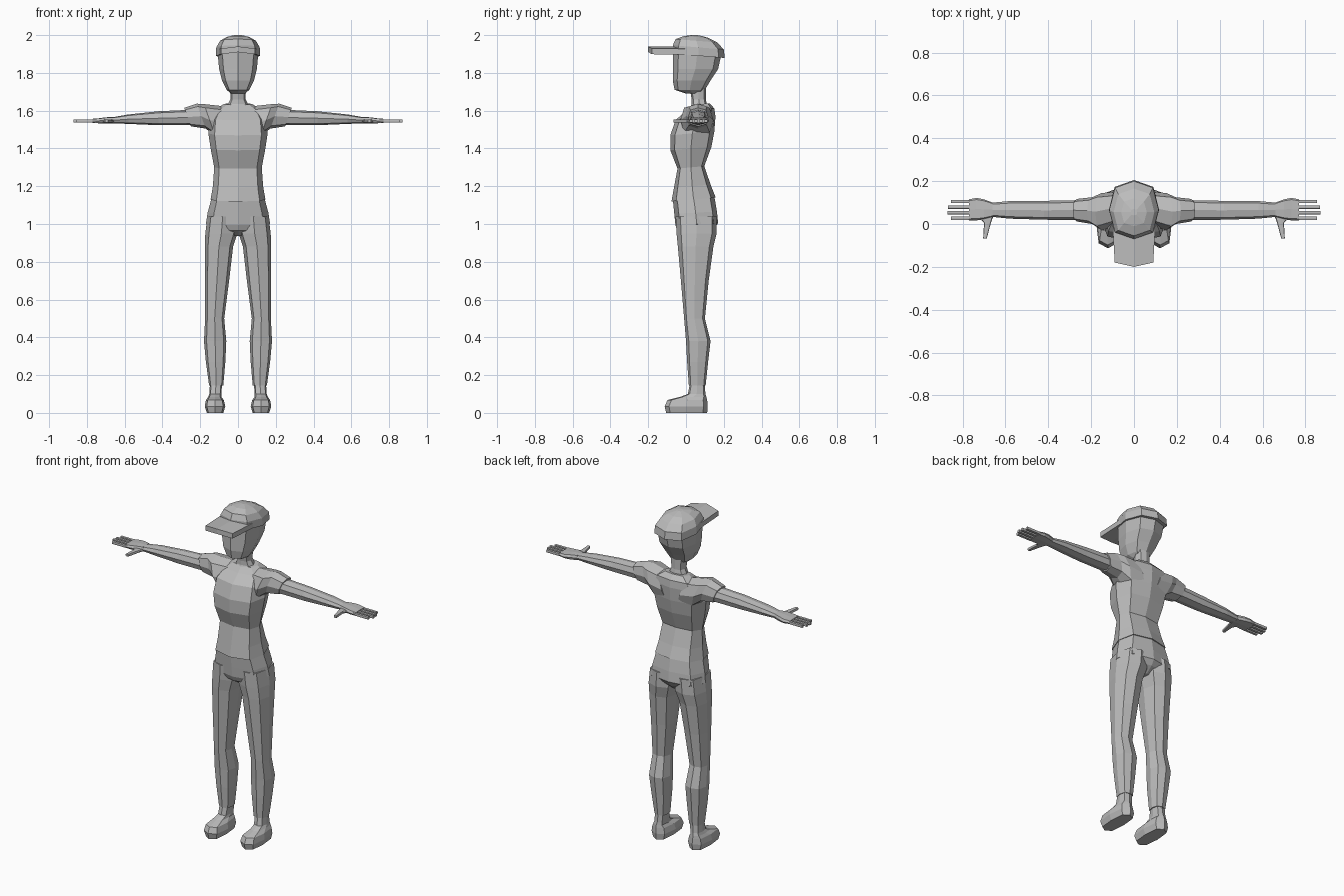
import bpy
import bmesh
import math

# Remove the default cube only
cube = bpy.data.objects.get("Cube")
if cube:
    bpy.data.objects.remove(cube, do_unlink=True)

# One plain grey for the whole figure
grey = bpy.data.materials.new("plain grey")
grey.use_nodes = True
grey.diffuse_color = (.5, .5, .5, 1)
shader = grey.node_tree.nodes["Principled BSDF"]
shader.inputs["Base Color"].default_value = grey.diffuse_color


def finish(name, bm, mirrored=False):
    """Turn a bmesh into a flat shaded object, optionally mirrored in x."""
    bmesh.ops.recalc_face_normals(bm, faces=bm.faces)
    mesh = bpy.data.meshes.new(name)
    bm.to_mesh(mesh)
    bm.free()
    mesh.materials.append(grey)
    obj = bpy.data.objects.new(name, mesh)
    bpy.context.collection.objects.link(obj)
    if mirrored:
        modifier = obj.modifiers.new("mirror", 'MIRROR')
        modifier.use_mirror_merge = False


def level(z, outer, front, back, inner=None):
    """Horizontal section, symmetric in x unless an inner limit is given."""
    return z, -outer if inner is None else inner, outer, front, back


def upright(x, front, back, bottom, top):
    """Vertical section across an arm, hand or finger."""
    return x, front, back, bottom, top


def loft(bm, axis, sections, corner=.77, lean=0):
    """Skin eight-sided sections along an axis; lean slants every section."""
    loops = []
    for along, a0, a1, b0, b1 in sections:
        loop = []
        for i in range(8):
            angle = i * math.pi / 4
            reach = corner * math.sqrt(2) if i % 2 else 1
            a = (a0 + a1) / 2 + (a1 - a0) / 2 * reach * math.cos(angle)
            shift = (b1 - b0) / 2 * reach * math.sin(angle)
            b = (b0 + b1) / 2 + shift
            c = along + lean * shift
            position = {'X': (c, a, b), 'Y': (a, c, b), 'Z': (a, b, c)}[axis]
            loop.append(bm.verts.new(position))
        loops.append(loop)
    for low, high in zip(loops, loops[1:]):
        for i in range(8):
            j = (i + 1) % 8
            bm.faces.new((low[i], low[j], high[j], high[i]))
    bm.faces.new(loops[0])
    bm.faces.new(loops[-1])


def part(name, axis, sections, mirrored=False, **shape):
    """Make a whole object from a single loft."""
    bm = bmesh.new()
    loft(bm, axis, sections, **shape)
    finish(name, bm, mirrored)


# Head, with a narrow chin and a fuller back
part("head", 'Z', [
    level(z=1.69, outer=.035, front=0, back=.08),
    level(z=1.71, outer=.06, front=-.06, back=.1),
    level(z=1.76, outer=.085, front=-.07, back=.13),
    level(z=1.82, outer=.1, front=-.07, back=.17),
    level(z=1.91, outer=.108, front=-.07, back=.19),
])

# Cap crown, lower at the back
part("cap_crown", 'Z', [
    level(z=1.89, outer=.117, front=-.07, back=.205),
    level(z=1.935, outer=.115, front=-.07, back=.2),
    level(z=1.97, outer=.095, front=-.055, back=.165),
    level(z=1.99, outer=.06, front=-.01, back=.12),
    level(z=2, outer=.015, front=.04, back=.07),
], lean=-.08)

# Cap visor, a thick plate with a pointed, slightly raised middle
bm = bmesh.new()
half_outline = [(0, 0), (.1, 0), (.09, -.18), (0, -.2)]
for side in (-1, 1):
    lower, upper = [
        [bm.verts.new((side * x, y, z - x / 8)) for x, y in half_outline]
        for z in (1.91, 1.94)
    ]
    bm.faces.new(lower)
    bm.faces.new(upper)
    for i in range(3):
        bm.faces.new((lower[i], lower[i + 1], upper[i + 1], upper[i]))
finish("cap_visor", bm)

# Neck, flaring into the shoulders
part("neck", 'Z', [
    level(z=1.6, outer=.065, front=.015, back=.12),
    level(z=1.635, outer=.053, front=.03, back=.11),
    level(z=1.66, outer=.04, front=.03, back=.105),
    level(z=1.72, outer=.042, front=.02, back=.105),
])

# Shirt body, hem rising towards the back
part("shirt_body", 'Z', [
    level(z=1.13, outer=.145, front=-.077, back=.157),
    level(z=1.2, outer=.133, front=-.064, back=.13),
    level(z=1.3, outer=.126, front=-.045, back=.097),
    level(z=1.4, outer=.145, front=-.083, back=.135),
    level(z=1.48, outer=.157, front=-.083, back=.15),
    level(z=1.56, outer=.15, front=-.055, back=.156),
    level(z=1.605, outer=.125, front=0, back=.15),
    level(z=1.635, outer=.075, front=.03, back=.125),
], corner=.79, lean=.09)

# Short sleeves with slanted openings
part("shirt_sleeves", 'X', [
    upright(x=.06, front=0, back=.15, bottom=1.45, top=1.625),
    upright(x=.15, front=-.03, back=.145, bottom=1.465, top=1.635),
    upright(x=.195, front=0, back=.125, bottom=1.505, top=1.637),
    upright(x=.267, front=.012, back=.117, bottom=1.517, top=1.615),
], mirrored=True, lean=.36)

# Bare arms tapering to the wrist, which the palm continues
wrist = upright(x=.66, front=.033, back=.1, bottom=1.533, top=1.566)
part("arms", 'X', [
    upright(x=.22, front=.018, back=.112, bottom=1.524, top=1.606),
    upright(x=.42, front=.02, back=.108, bottom=1.523, top=1.597),
    upright(x=.58, front=.025, back=.107, bottom=1.53, top=1.58),
    wrist,
], mirrored=True)

# Hands: palm, four fingers and a thumb
bm = bmesh.new()
loft(bm, 'X', [
    wrist,
    upright(x=.7, front=.022, back=.115, bottom=1.532, top=1.565),
    upright(x=.735, front=.017, back=.122, bottom=1.533, top=1.56),
    upright(x=.77, front=.017, back=.115, bottom=1.535, top=1.557),
], corner=.85)
low, high = 1.537, 1.553
thick = (high - low) / 2
for finger, tip in enumerate((.855, .87, .867, .855)):
    y = .027 + finger * .026
    loft(bm, 'X', [
        upright(x, front=y - thick, back=y + thick, bottom=low, top=high)
        for x in (.755, tip)
    ], corner=.9)
loft(bm, 'Y', [
    (.04, .655, .73, low, high),
    (.005, .668, .7, low, high),
    (-.067, .687, .704, low, high),
], corner=.85)
finish("hands", bm, mirrored=True)

# Trouser seat, closing at the crotch
part("trouser_hips", 'Z', [
    level(z=1.14, outer=.139, front=-.07, back=.15),
    level(z=1.06, outer=.161, front=-.062, back=.164),
    level(z=1, outer=.17, front=-.056, back=.17),
    level(z=.97, outer=.12, front=-.045, back=.15),
    level(z=.94, outer=.04, front=0, back=.11),
], corner=.79, lean=.05)

# Trouser legs
part("trouser_legs", 'Z', [
    level(z=1.04, inner=0, outer=.162, front=-.055, back=.163),
    level(z=.95, inner=.003, outer=.173, front=-.05, back=.162),
    level(z=.88, inner=.026, outer=.176, front=-.043, back=.145),
    level(z=.7, inner=.047, outer=.176, front=-.027, back=.12),
    level(z=.5, inner=.073, outer=.174, front=-.01, back=.1),
    level(z=.38, inner=.062, outer=.18, front=0, back=.13),
    level(z=.27, inner=.067, outer=.17, front=.006, back=.117),
    level(z=.145, inner=.078, outer=.153, front=.015, back=.104),
], mirrored=True)

# Shoes with a rounded toe and an ankle collar
part("shoes", 'Z', [
    level(z=0, inner=.078, outer=.165, front=-.105, back=.112),
    level(z=.035, inner=.067, outer=.176, front=-.113, back=.115),
    level(z=.068, inner=.075, outer=.17, front=-.098, back=.112),
    level(z=.085, inner=.088, outer=.158, front=-.03, back=.108),
    level(z=.1, inner=.088, outer=.152, front=.01, back=.103),
    level(z=.16, inner=.084, outer=.148, front=.022, back=.098),
], mirrored=True, corner=.8)
